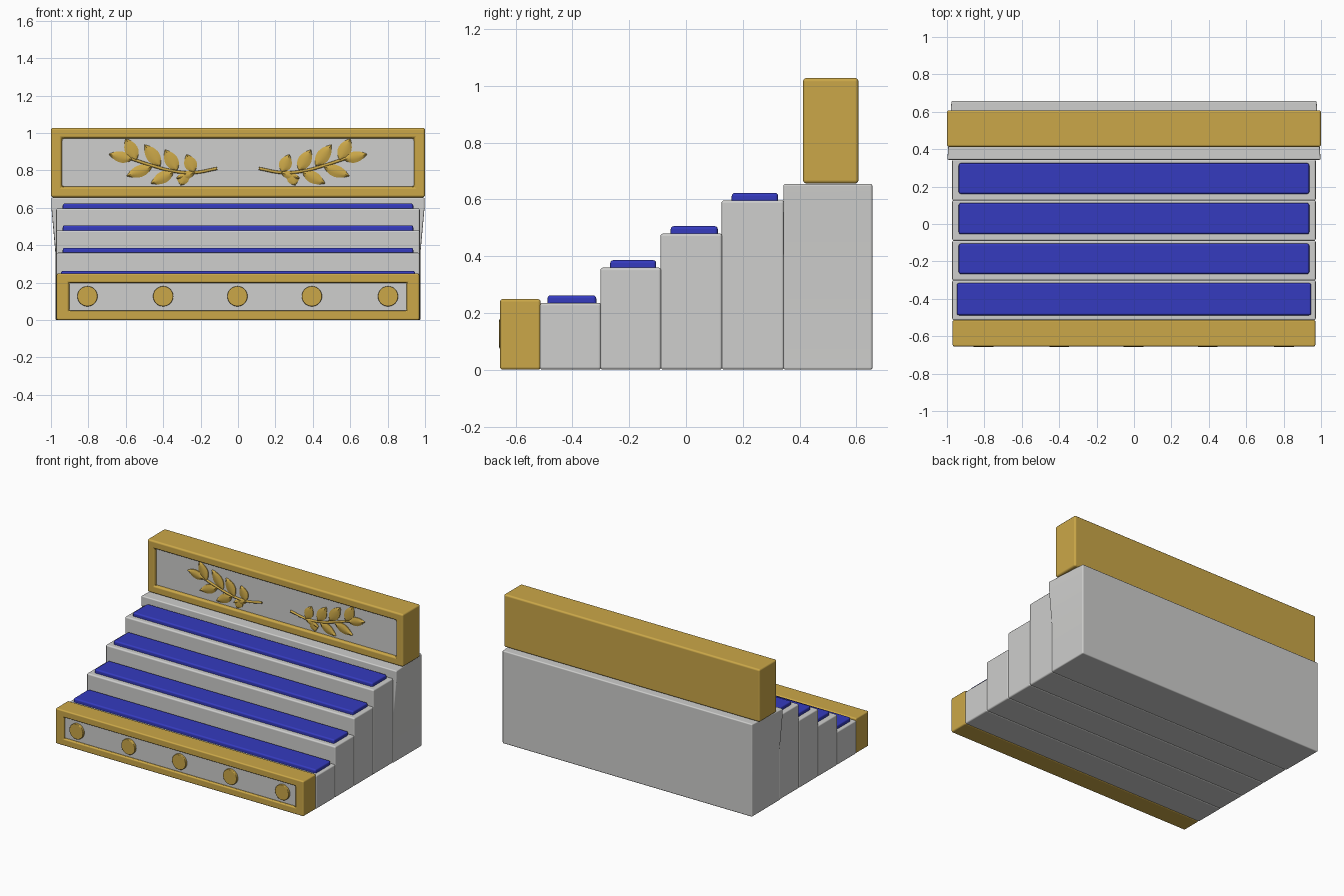
import bpy, bmesh, math
from mathutils import Vector

if "Cube" in bpy.data.objects:
    bpy.data.objects.remove(bpy.data.objects["Cube"])


def material(name, rgb):
    m = bpy.data.materials.new(name)
    m.diffuse_color = (*rgb, 1)
    m.use_nodes = True
    m.node_tree.nodes["Principled BSDF"].inputs["Base Color"].default_value = m.diffuse_color
    return m


STONE = material("pale_stone", (0.62, 0.62, 0.61))
GOLD = material("gold", (0.60, 0.39, 0.065))
BLUE = material("royal_blue", (0.035, 0.043, 0.52))


def finish(name, bm, mat, bevel=0.0, segments=3):
    bmesh.ops.recalc_face_normals(bm, faces=bm.faces)
    me = bpy.data.meshes.new(name)
    bm.to_mesh(me)
    bm.free()
    me.materials.append(mat)
    ob = bpy.data.objects.new(name, me)
    bpy.context.collection.objects.link(ob)
    bpy.context.view_layer.objects.active = ob
    ob.select_set(True)
    bpy.ops.object.shade_smooth_by_angle(angle=math.radians(35))
    ob.select_set(False)
    if bevel:
        b = ob.modifiers.new("rounded_edges", 'BEVEL')
        b.width, b.segments = bevel, segments
        b.limit_method = 'ANGLE'
        b.harden_normals = True
    return ob


def box(name, hx, y0, y1, z0, z1, mat, bevel=0.0):
    bm = bmesh.new()
    bmesh.ops.create_cube(bm, size=1)
    for v in bm.verts:
        v.co = (v.co.x * 2 * hx, y1 if v.co.y > 0 else y0, z1 if v.co.z > 0 else z0)
    return finish(name, bm, mat, bevel)


def framed_panel(name, hx, y0, y1, z0, z1, bx, bz, depth, bevel):
    """Gold block with a recessed stone field on its front face."""
    bm = bmesh.new()

    def ring(h, y, a, b):
        return [bm.verts.new(p) for p in ((-h, y, a), (h, y, a), (h, y, b), (-h, y, b))]
    rings = [ring(hx, y1, z0, z1), ring(hx, y0, z0, z1),
             ring(hx - bx, y0, z0 + bz, z1 - bz),
             ring(hx - bx, y0 + depth, z0 + bz, z1 - bz)]
    for a, b in zip(rings, rings[1:]):
        for i in range(4):
            j = (i + 1) % 4
            bm.faces.new((a[i], a[j], b[j], b[i]))
    bm.faces.new(rings[0])
    bm.faces.new(rings[-1])
    finish(name + "_frame", bm, GOLD, bevel)
    box(name + "_field", hx - bx - 0.002, y0 + depth - 0.006, y0 + depth + 0.002,
        z0 + bz + 0.002, z1 - bz - 0.002, STONE)


# Stone steps with blue carpet runners
edges = [-0.515, -0.302, -0.09, 0.125, 0.343]
tops = [0.236, 0.36, 0.48, 0.597]
carpets = [(-0.488, -0.316), (-0.267, -0.105), (-0.054, 0.112), (0.161, 0.325)]
for i, (top, (c0, c1)) in enumerate(zip(tops, carpets)):
    box(f"step_{i + 1}", 0.972, edges[i], edges[i + 1] + 0.003, 0, top, STONE, 0.01)
    box(f"carpet_{i + 1}", 0.947 if i == 0 else 0.937, c0, c1, top - 0.012, top + 0.026,
        BLUE, 0.011)

# Top platform, flaring outward toward its upper front corners
bm = bmesh.new()
levels = []
for z, front in ((0, 0.975), (0.355, 0.975), (0.60, 0.998), (0.655, 0.998)):
    levels.append([bm.verts.new(p) for p in
                   ((-front, 0.343, z), (front, 0.343, z), (0.976, 0.657, z), (-0.976, 0.657, z))])
for a, b in zip(levels, levels[1:]):
    for i in range(4):
        j = (i + 1) % 4
        bm.faces.new((a[i], a[j], b[j], b[i]))
bm.faces.new(levels[0])
bm.faces.new(levels[-1])
finish("top_platform", bm, STONE, 0.008)

# Front skirting panel and tall back panel
framed_panel("front_panel", 0.97, -0.655, -0.512, 0, 0.249, 0.066, 0.05, 0.02, 0.012)
framed_panel("back_panel", 1.0, 0.412, 0.608, 0.656, 1.028, 0.058, 0.056, 0.025, 0.016)

# Round gold studs
for i, x in enumerate((-0.805, -0.4, -0.003, 0.395, 0.802)):
    bm = bmesh.new()
    bmesh.ops.create_cone(bm, cap_ends=True, segments=32, radius1=0.054, radius2=0.054, depth=0.027)
    for v in bm.verts:
        v.co = (v.co.x + x, -0.6445 + v.co.z, v.co.y + 0.127)
    finish(f"stud_{i + 1}", bm, GOLD, 0.005, 2)

# Laurel branches: pixel-like (x, z) points, base to tip, mirrored across the middle
FLOOR = 0.412 + 0.02
leaves = [((-0.565, 0.858), (-0.690, 0.887), 0.030), ((-0.543, 0.855), (-0.600, 0.970), 0.036),
          ((-0.415, 0.825), (-0.500, 0.937), 0.036), ((-0.325, 0.800), (-0.390, 0.910), 0.036),
          ((-0.235, 0.790), (-0.275, 0.885), 0.034), ((-0.460, 0.820), (-0.595, 0.770), 0.032),
          ((-0.345, 0.792), (-0.465, 0.730), 0.032), ((-0.285, 0.785), (-0.305, 0.720), 0.032),
          ((-0.230, 0.788), (-0.330, 0.757), 0.022)]
stem = [(-0.112, 0.810), (-0.24, 0.788), (-0.35, 0.797), (-0.46, 0.826), (-0.57, 0.862)]


def add_leaf(bm, base, tip, width, side):
    """Pointed leaf with a raised central ridge."""
    b, t = Vector((base[0] * side, base[1])), Vector((tip[0] * side, tip[1]))
    across = (t - b).normalized().orthogonal() * width
    rows, n = [], 10
    for k in range(n + 1):
        f = k / n
        w = max(0.03, math.sin(math.pi * f ** 0.9) ** 0.85 if 0 < k < n else 0)
        c = b.lerp(t, f)
        rows.append([bm.verts.new((c.x + across.x * s * w, FLOOR - h, c.y + across.y * s * w))
                     for s, h in ((-1, -0.002), (-1, 0.006), (-0.5, 0.011), (0, 0.014),
                                  (0.5, 0.011), (1, 0.006), (1, -0.002))])
    for p, q in zip(rows, rows[1:]):
        for i in range(7):
            j = (i + 1) % 7
            bm.faces.new((p[i], p[j], q[j], q[i]))
    bm.faces.new(rows[0])
    bm.faces.new(rows[-1])


for label, side in (("left", 1), ("right", -1)):
    bm = bmesh.new()
    for base, tip, width in leaves:
        add_leaf(bm, base, tip, width, side)
    finish(f"laurel_leaves_{label}", bm, GOLD)
    cu = bpy.data.curves.new(f"laurel_stem_{label}", 'CURVE')
    cu.dimensions = '3D'
    cu.bevel_depth, cu.bevel_resolution = 0.008, 2
    cu.use_fill_caps = True
    sp = cu.splines.new('BEZIER')
    sp.bezier_points.add(len(stem) - 1)
    for bp, (x, z) in zip(sp.bezier_points, stem):
        bp.co = (x * side, FLOOR - 0.004, z)
        bp.handle_left_type = bp.handle_right_type = 'AUTO'
    cu.materials.append(GOLD)
    ob = bpy.data.objects.new(f"laurel_stem_{label}", cu)
    bpy.context.collection.objects.link(ob)
